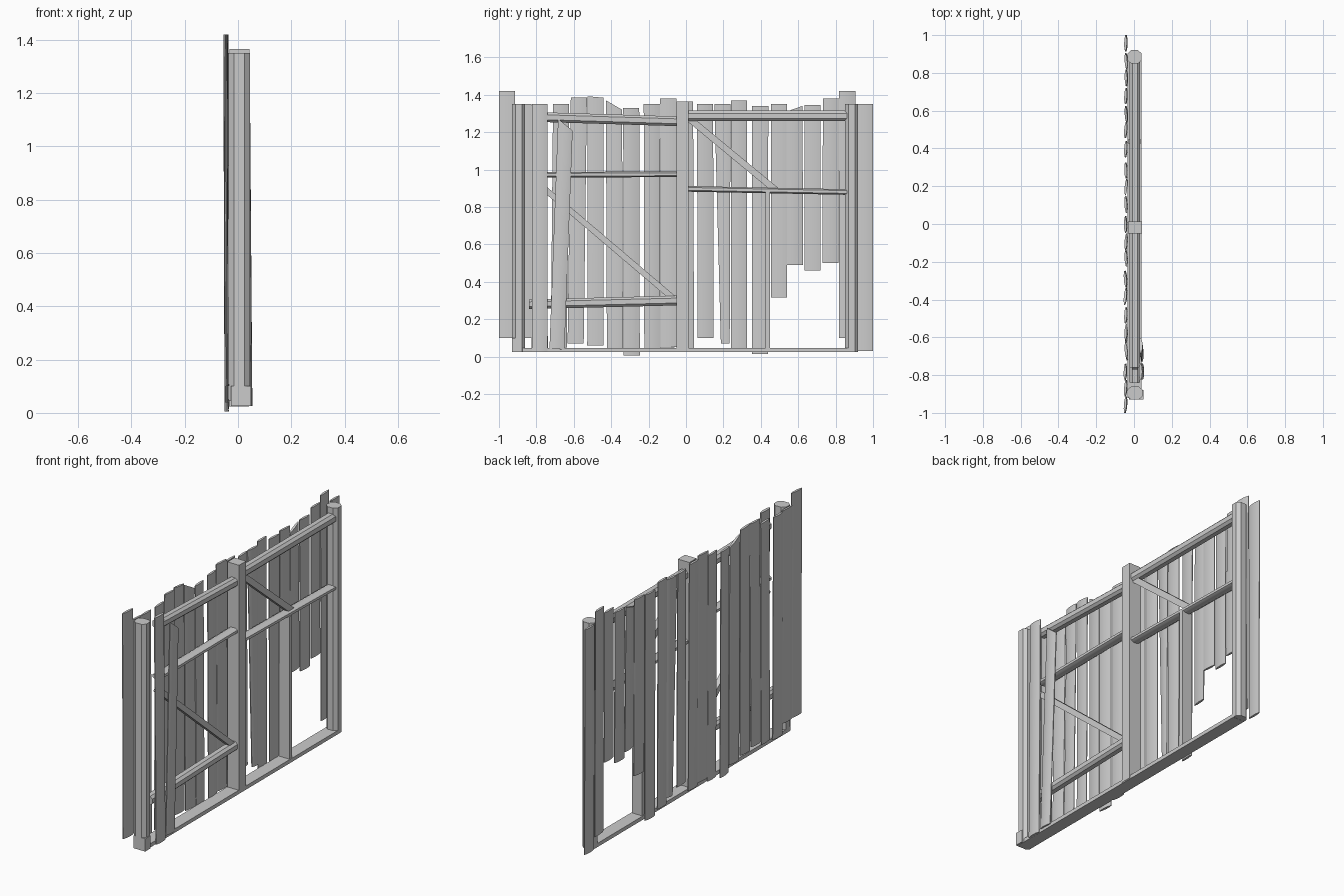
import bpy, random
from mathutils import Vector

random.seed(4)
cube = bpy.data.objects.get("Cube")
if cube:
    bpy.data.objects.remove(cube)

wood = bpy.data.materials.new("pale_grey_wood")
wood.use_nodes = True
grey = (0.6, 0.6, 0.6, 1)
wood.diffuse_color = grey
wood.node_tree.nodes["Principled BSDF"].inputs["Base Color"].default_value = grey

# Cross-sections: (across, depth) in units of half size
CHAMFERED = [(-1, -.5), (-.5, -1), (.5, -1), (1, -.5), (1, .5), (.5, 1), (-.5, 1), (-1, .5)]
SQUARE = [(-1, -1), (1, -1), (1, 1), (-1, 1)]
SLAB = [(-1, -.3), (-.5, -.9), (0, -1), (.5, -.9), (1, -.3), (1, .3), (.5, .9), (0, 1), (-.5, .9), (-1, .3)]


def timber(name, start, end, width, depth, section=CHAMFERED, taper=1, cut=0, twist=0):
    """Prism between two points; depth runs along x, cut slants the far end."""
    a, b = Vector(start), Vector(end)
    along = (b - a).normalized()
    across = Vector((1, 0, 0)).cross(along).normalized()
    out = along.cross(across)
    verts = []
    for p, scale, slant in ((a, taper, 0), (b, 1, cut)):
        for u, v in section:
            verts.append(p + across * (u * width / 2 * scale)
                         + out * (v * depth / 2 + u * twist) + along * (u * slant))
    n = len(section)
    faces = [(i, (i + 1) % n, n + (i + 1) % n, n + i) for i in range(n)]
    faces += [tuple(reversed(range(n))), tuple(range(n, 2 * n))]
    mesh = bpy.data.meshes.new(name)
    mesh.from_pydata(verts, [], faces)
    mesh.materials.append(wood)
    obj = bpy.data.objects.new(name, mesh)
    bpy.context.collection.objects.link(obj)
    bpy.ops.object.select_all(action="DESELECT")
    obj.select_set(True)
    bpy.context.view_layer.objects.active = obj
    bpy.ops.object.shade_smooth_by_angle(angle=0.7)
    return obj


# Frame posts and bottom sill
timber("near_post", (.005, -.895, .025), (.005, -.895, 1.35), .07, .08)
timber("far_post", (.003, .885, .025), (.003, .885, 1.35), .07, .075)
timber("middle_post", (.005, -.018, .03), (.005, -.018, 1.365), .065, .075, SQUARE)
timber("bottom_sill", (.003, -.92, .035), (.003, .88, .035), .022, .075, SQUARE)
timber("sill_stub", (.012, -.905, .025), (.012, -.905, .1), .05, .075, SQUARE)

# Horizontal rails
timber("top_rail_near", (.005, -.76, 1.28), (.005, -.04, 1.258), .052, .055)
timber("top_rail_far", (.005, 0, 1.287), (.005, .86, 1.287), .055, .055)
timber("middle_rail_near", (.005, -.76, .972), (.005, -.04, .975), .03, .055)
timber("middle_rail_far", (.005, 0, .897), (.005, .86, .88), .03, .055)
timber("lower_rail_near", (.005, -.84, .28), (.005, -.04, .3), .052, .055)

# Braces
timber("near_brace", (.005, -.76, .9), (.005, -.06, .305), .032, .03, SQUARE)
timber("far_brace", (.005, .02, 1.27), (.005, .48, .89), .035, .03, SQUARE)
timber("short_strut", (.003, .437, .04), (.003, .437, .88), .026, .065, SQUARE)

# Loose planks on the inner side
timber("inner_plank", (.045, -.782, .025), (.035, -.782, 1.35), .085, .018, SLAB)
timber("leaning_plank", (.042, -.69, .04), (.036, -.645, 1.24), .08, .018, SLAB, cut=.03)

# Boarding: centre at foot, centre at head, foot height, head height, end slant
BOARDS = [
    (-.957, -.957, .1, 1.42, 0), (-.87, -.87, .1, 1.35, 0), (-.782, -.785, .04, 1.345, 0),
    (-.68, -.668, .05, 1.35, 0), (-.59, -.573, .07, 1.385, 0), (-.485, -.483, .06, 1.388, .004),
    (-.38, -.385, .045, 1.345, .025), (-.29, -.293, .005, 1.33, 0), (-.18, -.183, .025, 1.35, 0),
    (-.093, -.095, .05, 1.38, 0), (0, -.005, .04, 1.365, 0), (.105, .102, .1, 1.35, 0),
    (.21, .195, .07, 1.35, 0), (.283, .283, .04, 1.37, 0), (.395, .397, .015, 1.34, 0),
    (.497, .497, .315, 1.35, 0), (.583, .58, .49, 1.325, -.015), (.677, .677, .46, 1.345, 0),
    (.772, .775, .5, 1.38, 0), (.862, .862, .1, 1.42, 0), (.957, .957, .03, 1.35, 0),
]
for i, (foot, head, low, high, slant) in enumerate(BOARDS):
    x = -.041 + random.uniform(-.003, .003)
    narrow = .55 if i == 12 else 1
    timber(f"board_{i + 1}", (x, foot, low), (x - .004, head, high), .086, .014,
           SLAB, taper=narrow, cut=slant, twist=random.uniform(-.004, .004))
